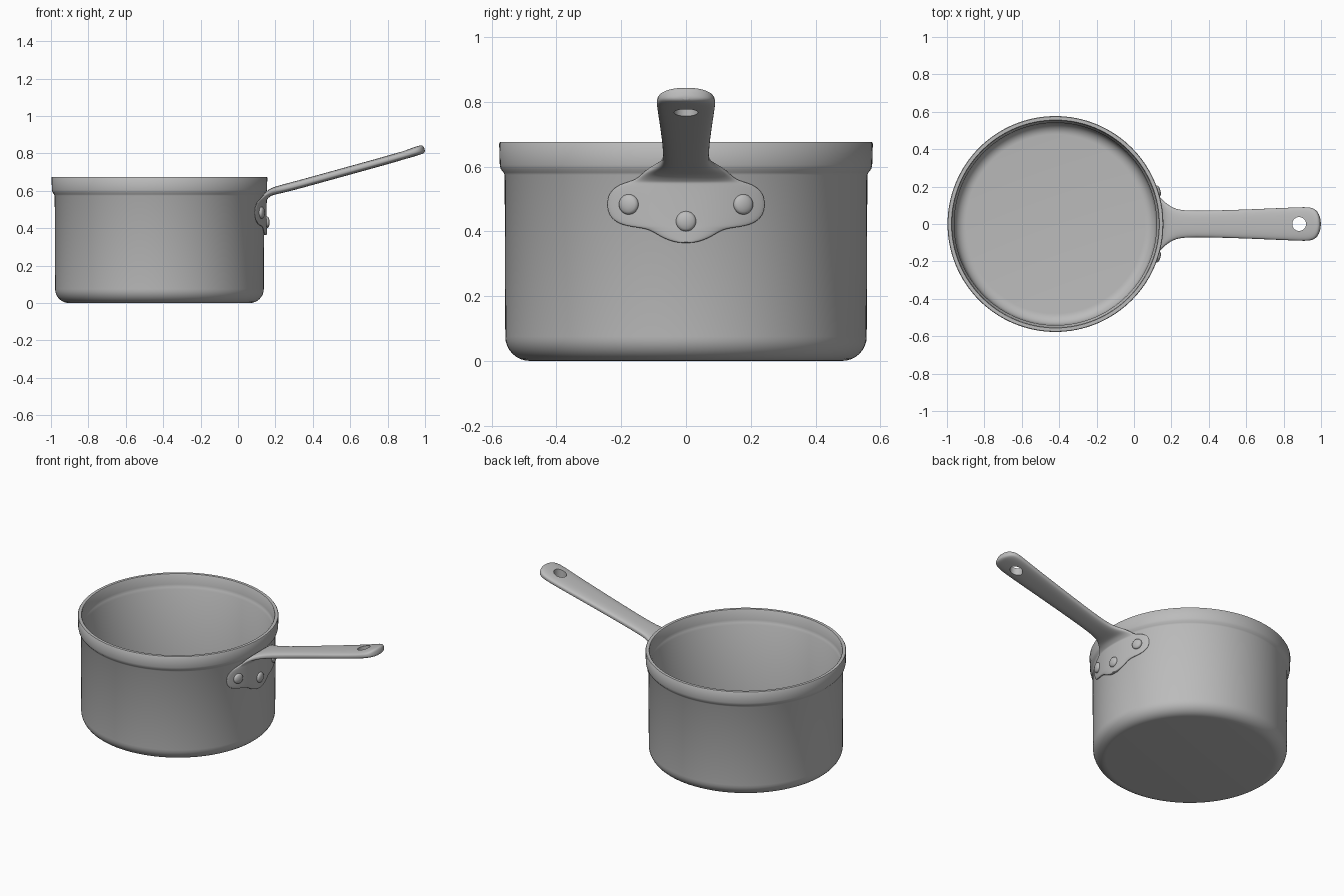
import bpy, bmesh, math
from mathutils import Vector

default = bpy.data.objects.get("Cube")
if default:
    bpy.data.objects.remove(default)

steel = bpy.data.materials.new("brushed_steel_grey")
steel.use_nodes = True
steel.diffuse_color = (0.5, 0.5, 0.5, 1)
steel.node_tree.nodes["Principled BSDF"].inputs["Base Color"].default_value = (0.5, 0.5, 0.5, 1)

POT_X, POT_R = -0.42, 0.558


def finish(name, bm, angle=40):
    bmesh.ops.recalc_face_normals(bm, faces=bm.faces)
    mesh = bpy.data.meshes.new(name)
    bm.to_mesh(mesh)
    bm.free()
    mesh.materials.append(steel)
    obj = bpy.data.objects.new(name, mesh)
    bpy.context.collection.objects.link(obj)
    smooth(obj, angle)
    return obj


def smooth(obj, angle=40):
    bpy.ops.object.select_all(action="DESELECT")
    obj.select_set(True)
    bpy.context.view_layer.objects.active = obj
    bpy.ops.object.shade_smooth_by_angle(angle=math.radians(angle))


def loft(bm, rings):
    loops = [[bm.verts.new(p) for p in ring] for ring in rings]
    n = len(loops[0])
    for a, b in zip(loops, loops[1:]):
        for i in range(n):
            j = (i + 1) % n
            bm.faces.new((a[i], a[j], b[j], b[i]))
    bm.faces.new(loops[0])
    bm.faces.new(loops[-1])


def corner(r, z, size, steps=8):
    """Rounded bottom corner, from the flat base out to the wall."""
    return [(r - size + size * math.sin(t), z + size - size * math.cos(t))
            for t in (math.pi / 2 * k / steps for k in range(steps + 1))]


# Pot: one revolved wall, outside up to the rim and back down inside
outside = corner(POT_R, 0, 0.075) + [(0.56, 0.574), (0.564, 0.582), (0.572, 0.592),
                                     (0.575, 0.605), (0.577, 0.671), (0.574, 0.675)]
inside = [(0.556, 0.675), (0.553, 0.671), (0.552, 0.61), (0.548, 0.594), (0.541, 0.582)]
inside += corner(0.539, 0.02, 0.06)[::-1]
SEG = 128
bm = bmesh.new()
loft(bm, [[(POT_X + r * math.cos(a), r * math.sin(a), z)
           for a in (math.tau * k / SEG for k in range(SEG))] for r, z in outside + inside])
finish("pot", bm)

# Handle: sections of centre x, centre z, half width, half thickness, wrap to the wall
plate = [(0.364, 0.018), (0.368, 0.04), (0.378, 0.068), (0.391, 0.09), (0.403, 0.11),
         (0.410, 0.135), (0.414, 0.17), (0.422, 0.205), (0.438, 0.23), (0.46, 0.242),
         (0.485, 0.245), (0.51, 0.241), (0.53, 0.228), (0.545, 0.205), (0.552, 0.18)]
rows = [(0.146, z, w, 0.009, 1) for z, w in plate]
rows += [(0.148, 0.560, 0.155, 0.011, 1), (0.155, 0.573, 0.14, 0.014, 0.9),
         (0.166, 0.586, 0.124, 0.017, 0.7), (0.183, 0.596, 0.105, 0.02, 0.4),
         (0.21, 0.604, 0.086, 0.021, 0.15), (0.25, 0.614, 0.074, 0.022, 0),
         (0.32, 0.632, 0.070, 0.022, 0), (0.5, 0.682, 0.074, 0.022, 0),
         (0.7, 0.737, 0.082, 0.022, 0), (0.86, 0.782, 0.089, 0.022, 0),
         (0.915, 0.799, 0.091, 0.023, 0), (0.95, 0.811, 0.088, 0.024, 0),
         (0.972, 0.818, 0.076, 0.024, 0), (0.986, 0.822, 0.056, 0.023, 0),
         (0.994, 0.824, 0.032, 0.018, 0), (0.997, 0.825, 0.01, 0.007, 0)]


def section(i, count=32):
    x, z, w, h, wrap = rows[i]
    before, after = rows[max(i - 1, 0)], rows[min(i + 1, len(rows) - 1)]
    tangent = Vector((after[0] - before[0], 0, after[1] - before[1])).normalized()
    normal = Vector((tangent.z, 0, -tangent.x))
    ring = []
    for k in range(count):
        t = math.tau * (k + 0.5) / count
        c, s = math.cos(t), math.sin(t)
        y = w * math.copysign(abs(c) ** 0.8, c)
        p = Vector((x, y, z)) + normal * h * math.copysign(abs(s) ** 0.65, s)
        p.x -= wrap * (POT_R - math.sqrt(POT_R ** 2 - y ** 2))
        ring.append(p)
    return ring


bm = bmesh.new()
loft(bm, [section(i) for i in range(len(rows))])
handle = finish("handle", bm)
handle.modifiers.new("rounding", "SUBSURF").levels = 1

# Hanging hole near the handle tip
bm = bmesh.new()
bmesh.ops.create_cone(bm, cap_ends=True, segments=40, radius1=0.037, radius2=0.037, depth=0.3)
cutter = finish("hole_cutter", bm)
cutter.location = (0.883, 0, 0.79)
cutter.hide_render = True
cut = handle.modifiers.new("hanging_hole", "BOOLEAN")
cut.operation, cut.object, cut.solver = "DIFFERENCE", cutter, "EXACT"
bpy.context.view_layer.objects.active = handle
for modifier in list(handle.modifiers):
    bpy.ops.object.modifier_apply(modifier=modifier.name)
bpy.data.objects.remove(cutter)
smooth(handle)

# Rivets: low domes facing out from the wall
dome = [(0.031, -0.02), (0.031, 0.004), (0.029, 0.009), (0.023, 0.013), (0.013, 0.016), (0.004, 0.017)]
for name, y, z in (("left_rivet", 0.172, 0.483), ("right_rivet", -0.172, 0.483), ("lower_rivet", 0, 0.431)):
    bm = bmesh.new()
    loft(bm, [[(d, r * math.cos(a), r * math.sin(a))
               for a in (math.tau * k / 32 for k in range(32))] for r, d in dome])
    rivet = finish(name, bm, 60)
    turn = math.asin(y / POT_R)
    reach = POT_R + 0.014
    rivet.location = (POT_X + reach * math.cos(turn), reach * math.sin(turn), z)
    rivet.rotation_euler.z = turn
